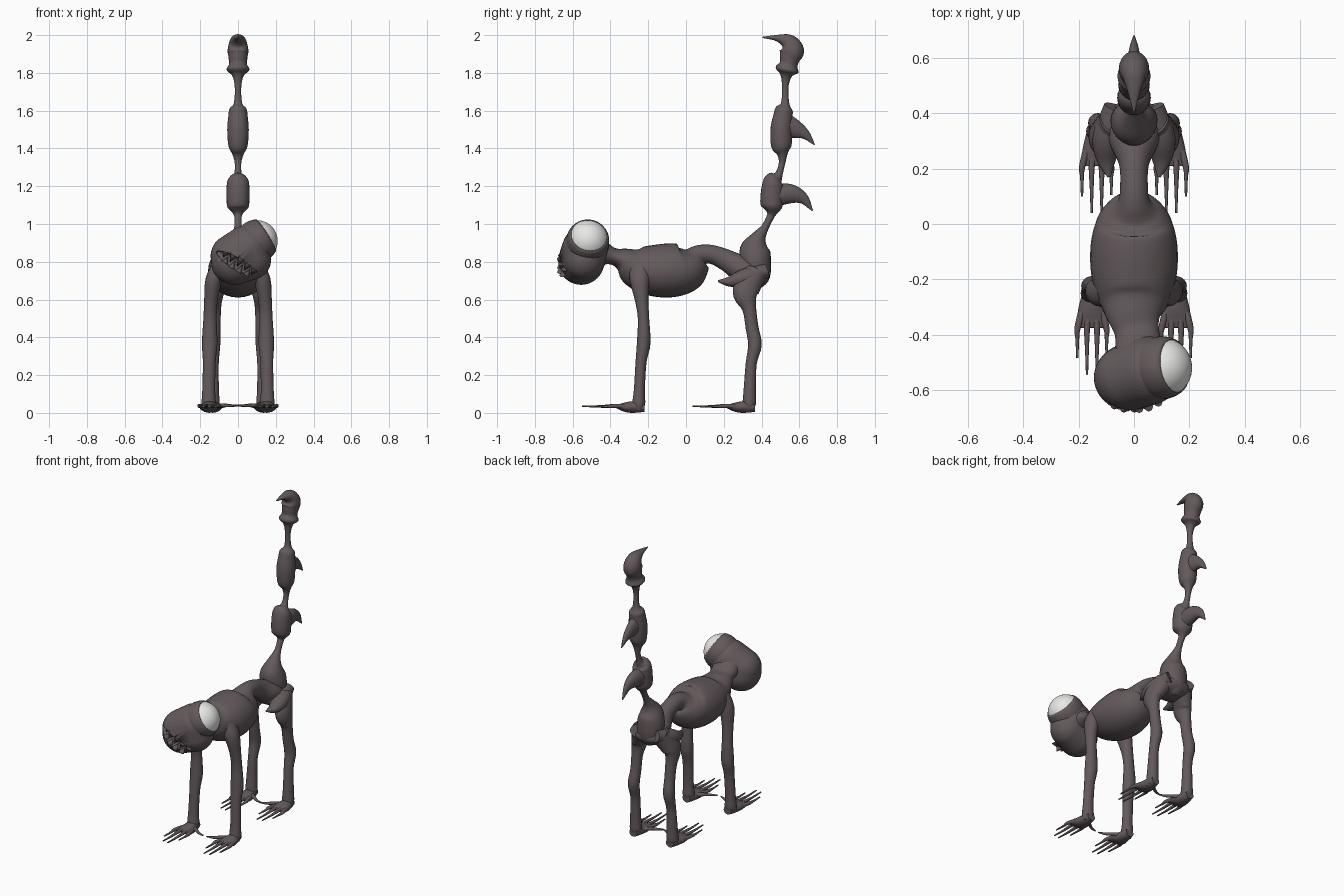
import bpy, bmesh
from math import cos, sin, pi, radians
from mathutils import Vector, Matrix

if "Cube" in bpy.data.objects:
    bpy.data.objects.remove(bpy.data.objects["Cube"])


def material(name, rgb):
    mat = bpy.data.materials.new(name)
    mat.use_nodes = True
    mat.diffuse_color = (*rgb, 1)
    mat.node_tree.nodes["Principled BSDF"].inputs["Base Color"].default_value = (*rgb, 1)
    return mat


SKIN = material("dusky brown skin", (0.125, 0.1, 0.105))
WHITE = material("eye white", (0.8, 0.8, 0.78))


def finish(name, bm, mat=SKIN):
    bmesh.ops.recalc_face_normals(bm, faces=bm.faces)
    mesh = bpy.data.meshes.new(name)
    bm.to_mesh(mesh)
    bm.free()
    mesh.materials.append(mat)
    obj = bpy.data.objects.new(name, mesh)
    bpy.context.collection.objects.link(obj)
    smooth(obj)
    return obj


def activate(obj):
    bpy.ops.object.select_all(action='DESELECT')
    obj.select_set(True)
    bpy.context.view_layer.objects.active = obj


def smooth(obj):
    activate(obj)
    bpy.ops.object.shade_smooth_by_angle(angle=radians(50))


def resample(stations, sub):
    """Catmull-Rom interpolation of centre and radii."""
    p = [Vector(s) for s in stations]
    p = [p[0] * 2 - p[1]] + p + [p[-1] * 2 - p[-2]]
    out = []
    for a, b, c, d in zip(p, p[1:], p[2:], p[3:]):
        for i in range(sub):
            t = i / sub
            out.append((b * 2 + (c - a) * t + (a * 2 - b * 5 + c * 4 - d) * t ** 2
                        + (b * 3 - a - c * 3 + d) * t ** 3) / 2)
    return out + [p[-2]]


def loft(name, stations, side=1, sides=20, sub=4):
    """Tube through (x, y, z, half width, half depth) stations."""
    pts = resample([(side * s[0], *s[1:]) for s in stations], sub)
    mid = [Vector(p[:3]) for p in pts]
    span = (mid[-1] - mid[0]).normalized()
    ref = Vector((0, 1, 0)) if abs(span.x) > 0.8 else Vector((1, 0, 0))
    bm = bmesh.new()
    rings = []
    for i, p in enumerate(pts):
        t = (mid[min(i + 1, len(mid) - 1)] - mid[max(i - 1, 0)]).normalized()
        u = (ref - t * ref.dot(t)).normalized()
        v = t.cross(u)
        ru, rv = max(p[3], 0.002), max(p[4], 0.002)
        rings.append([bm.verts.new(mid[i] + u * ru * cos(2 * pi * k / sides)
                                   + v * rv * sin(2 * pi * k / sides))
                      for k in range(sides)])
    for a, b in zip(rings, rings[1:]):
        for k in range(sides):
            n = (k + 1) % sides
            bm.faces.new((a[k], a[n], b[n], b[k]))
    bm.faces.new(rings[0])
    bm.faces.new(rings[-1])
    return finish(name, bm)


def spine(name, stations, **kw):
    """Loft on the centre line from (y, z, half width, half depth)."""
    return loft(name, [(0, *s) for s in stations], **kw)


# Torso with neck, ribcage and thin waist
loft("torso", [
    (.02, -.46, .85, .09, .08), (.01, -.39, .83, .08, .045), (0, -.33, .81, .1, .065),
    (0, -.27, .775, .13, .11), (0, -.18, .755, .155, .135), (0, -.08, .755, .157, .143),
    (0, 0, .77, .14, .13), (0, .045, .8, .11, .095), (0, .08, .835, .06, .057),
    (0, .14, .838, .05, .05), (0, .22, .805, .055, .058), (0, .3, .76, .09, .07),
    (0, .38, .74, .09, .06)], sides=32)

# Pelvis
bm = bmesh.new()
bmesh.ops.create_uvsphere(bm, u_segments=28, v_segments=16, radius=1,
                          matrix=Matrix.Translation((0, .345, .725)) @ Matrix.Diagonal((.14, .1, .06, 1)))
finish("pelvis", bm)

# Tail: bulb at the root, two barbed segments and a hooked stinger
spine("tail_root", [
    (.37, .67, .03, .03), (.38, .72, .075, .065), (.37, .8, .085, .08),
    (.365, .87, .07, .078), (.385, .93, .04, .04), (.42, .985, .02, .02),
    (.45, 1.045, .02, .02)], sides=24)
spine("tail_segments", [
    (.42, .985, .02, .02), (.45, 1.045, .02, .02), (.457, 1.085, .054, .05),
    (.455, 1.12, .06, .062), (.46, 1.2, .06, .058), (.47, 1.235, .052, .05),
    (.49, 1.26, .022, .022), (.508, 1.32, .017, .017), (.51, 1.37, .03, .028),
    (.505, 1.41, .05, .053), (.505, 1.5, .057, .058), (.515, 1.58, .05, .05),
    (.52, 1.61, .045, .045), (.525, 1.64, .022, .022), (.525, 1.72, .017, .017),
    (.53, 1.78, .028, .028), (.535, 1.81, .055, .055)], sides=24)
spine("tail_stinger", [
    (.53, 1.79, .03, .03), (.535, 1.815, .06, .062), (.543, 1.845, .048, .048),
    (.55, 1.88, .05, .055), (.56, 1.92, .055, .065), (.54, 1.963, .045, .045),
    (.485, 1.984, .025, .018), (.405, 1.988, .003, .003)], sides=24)
spine("lower_barb", [
    (.46, 1.15, .05, .06), (.55, 1.16, .038, .052),
    (.62, 1.135, .02, .03), (.67, 1.07, .003, .003)])
spine("upper_barb", [
    (.51, 1.52, .045, .075), (.57, 1.505, .03, .053),
    (.63, 1.475, .018, .027), (.68, 1.42, .003, .003)])


def foot(name, side, cx, dy):
    """Flat hand-like foot with four long toes and an inward thumb."""
    loft(name + "_palm", [
        (cx, dy + .03, .032, .028, .026), (cx, dy - .01, .032, .038, .031),
        (cx, dy - .06, .03, .05, .028), (cx, dy - .1, .032, .053, .016),
        (cx, dy - .125, .035, .045, .006)], side)
    for i, (off, reach) in enumerate(((-.053, -.23), (-.018, -.3), (.018, -.295), (.053, -.235))):
        x = cx + off
        loft(f"{name}_toe_{i + 1}", [
            (cx + off * .7, dy - .07, .035, .014, .014), (x, dy - .13, .037, .011, .011),
            (x, dy + reach * .7, .034, .007, .007), (x, dy + reach, .036, .004, .004)],
            side, sides=10, sub=3)
    loft(name + "_thumb", [
        (cx - .02, dy - .03, .035, .015, .015), (cx - .06, dy - .06, .04, .011, .011),
        (cx - .1, dy - .085, .038, .008, .008), (cx - .14, dy - .1, .04, .004, .004)],
        side, sides=10, sub=3)


# Legs, feet and hip flaps, mirrored
for side, label in ((1, "left"), (-1, "right")):
    loft(label + "_front_leg", [
        (.09, -.24, .77, .05, .06), (.128, -.245, .7, .045, .052),
        (.143, -.235, .6, .036, .036), (.148, -.225, .5, .035, .03),
        (.15, -.224, .37, .041, .036), (.152, -.238, .27, .034, .029),
        (.155, -.247, .12, .034, .029), (.155, -.25, .05, .038, .034),
        (.155, -.255, .015, .03, .022)], side)
    foot(label + "_front_foot", side, .152, -.25)
    loft(label + "_hind_leg", [
        (.07, .37, .74, .06, .06), (.108, .325, .67, .05, .07),
        (.122, .315, .62, .043, .063), (.125, .335, .55, .035, .037),
        (.125, .35, .45, .033, .034), (.13, .365, .36, .036, .036),
        (.132, .345, .26, .03, .029), (.135, .338, .12, .034, .033),
        (.135, .335, .05, .038, .035), (.135, .33, .015, .03, .022)], side)
    foot(label + "_hind_foot", side, .135, .335)
    loft(label + "_hip_flap", [
        (.06, .42, .75, .05, .04), (.095, .31, .715, .055, .048),
        (.1, .23, .695, .035, .027), (.09, .17, .698, .006, .005)], side)

# Head: hull over overlapping balls, rolled to one side
bm = bmesh.new()
for centre, radius in (((.05, -.53, .87), .125), ((-.02, -.555, .8), .122),
                       ((-.03, -.555, .83), .115), ((.07, -.54, .81), .105)):
    bmesh.ops.create_uvsphere(bm, u_segments=40, v_segments=24, radius=radius,
                              matrix=Matrix.Translation(centre))
hull = bmesh.ops.convex_hull(bm, input=bm.verts)
loose = {g for g in hull["geom_interior"] + hull["geom_unused"] if isinstance(g, bmesh.types.BMVert)}
bmesh.ops.delete(bm, geom=list(loose), context='VERTS')
head = finish("head", bm)

# Slanted mouth groove
tilt = Matrix.Translation((0, 0, .785)) @ Matrix.Rotation(radians(31), 4, 'Y')


def arc(u):
    return -.678 + 3 * u * u


cutter = loft("mouth_cutter", [
    (u, arc(u), 0, r, r) for u, r in ((-.13, .008), (-.08, .026), (0, .033), (.08, .026), (.13, .008))])
cutter.matrix_world = tilt
cutter.hide_render = True
groove = head.modifiers.new("mouth", 'BOOLEAN')
groove.operation = 'DIFFERENCE'
groove.object = cutter
groove.solver = 'EXACT'
activate(head)
bpy.ops.object.modifier_move_to_index(modifier="mouth", index=0)
bpy.ops.object.modifier_apply(modifier="mouth")
bpy.data.objects.remove(cutter)

# Teeth: alternating points from upper and lower lip
bm = bmesh.new()
for i in range(9):
    u = (i - 4) * .022
    up = 1 if i % 2 else -1
    size = 1 - abs(u) * 4
    place = (tilt @ Matrix.Translation((u, arc(u) + .012, -up * .012 * size))
             @ Matrix.Rotation(0 if up > 0 else pi, 4, 'X'))
    bmesh.ops.create_cone(bm, cap_ends=True, segments=8, radius1=.018, radius2=0,
                          depth=.05 * size, matrix=place)
finish("teeth", bm)

# Single bulging eye with a lid around it
aim = (Matrix.Translation((.1, -.52, .91))
       @ Vector((.8, .12, .5)).to_track_quat('Z', 'Y').to_matrix().to_4x4())
bm = bmesh.new()
bmesh.ops.create_uvsphere(bm, u_segments=40, v_segments=24, radius=.11, matrix=aim)
finish("eyeball", bm, WHITE)
bm = bmesh.new()
bmesh.ops.create_uvsphere(bm, u_segments=40, v_segments=24, radius=.114)
bmesh.ops.delete(bm, geom=[v for v in bm.verts if v.co.z > .114 * cos(radians(58))], context='VERTS')
bmesh.ops.transform(bm, matrix=aim, verts=bm.verts)
lid = finish("eyelid", bm)
rim = lid.modifiers.new("rim", 'SOLIDIFY')
rim.thickness = .006
